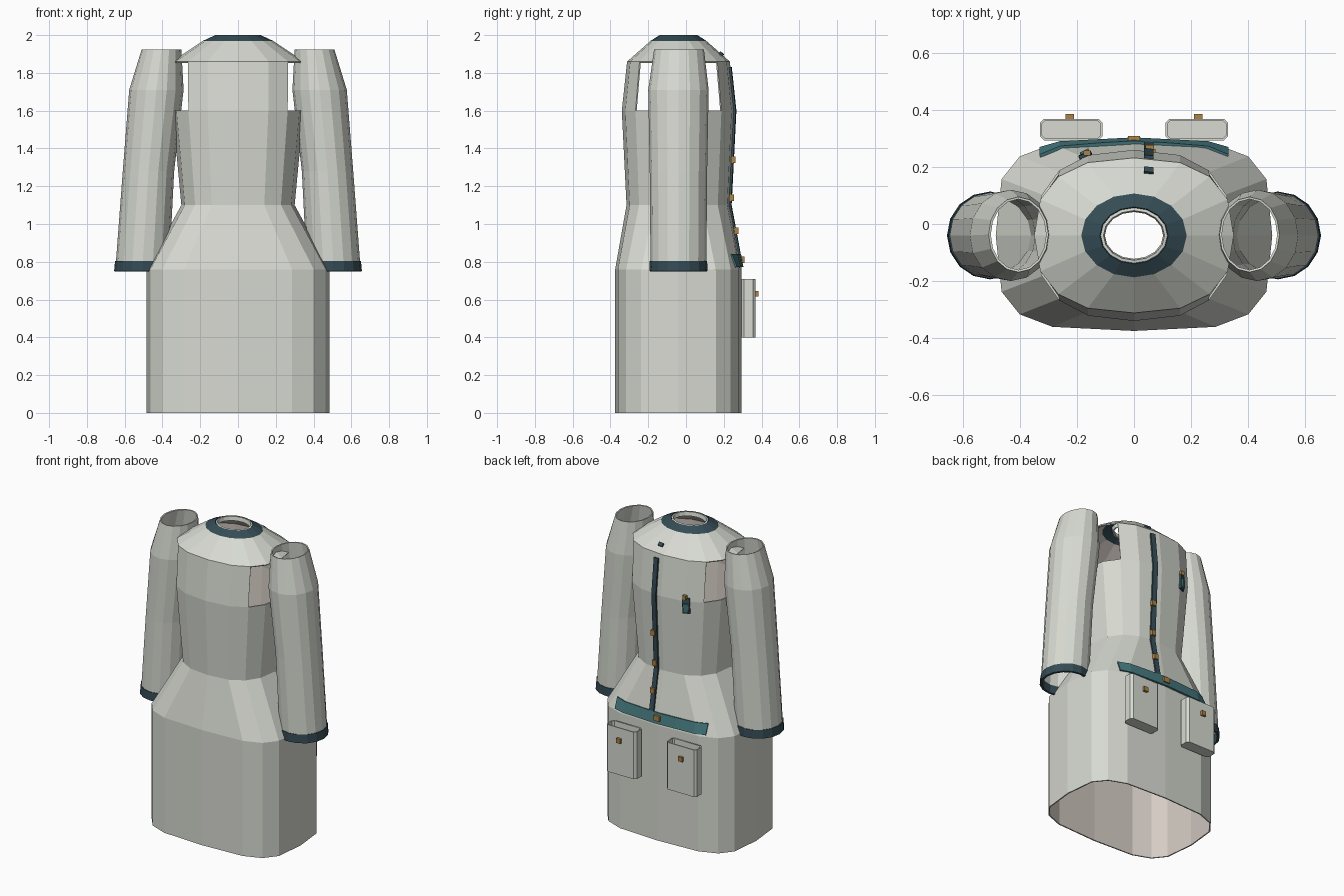
import bpy, bmesh, math

if "Cube" in bpy.data.objects:
    bpy.data.objects.remove(bpy.data.objects["Cube"])

N = 16          # sides of every shell
CY = -0.04      # depth centre of the coat


def mat(name, col):
    m = bpy.data.materials.new(name)
    m.diffuse_color = (*col, 1)
    m.use_nodes = True
    m.node_tree.nodes["Principled BSDF"].inputs["Base Color"].default_value = m.diffuse_color
    return m


CLOTH = mat("pale_cloth", (0.68, 0.70, 0.64))
LINING = mat("lining", (0.66, 0.60, 0.55))
NAVY = mat("dark_trim", (0.035, 0.072, 0.09))
TEAL = mat("teal_belt", (0.06, 0.19, 0.21))
BRASS = mat("brass", (0.42, 0.23, 0.06))


def add_mesh(name, verts, faces, mats, thick=0, offset=-1, mat_offset=0):
    me = bpy.data.meshes.new(name)
    me.from_pydata(verts, [], faces)
    for m in mats:
        me.materials.append(m)
    ob = bpy.data.objects.new(name, me)
    bpy.context.collection.objects.link(ob)
    if thick:
        s = ob.modifiers.new("thickness", 'SOLIDIFY')
        s.thickness, s.offset = thick, offset
        s.material_offset = mat_offset
    return ob


def ring(z, rx, ry, e=1.0, cx=0.0, cy=CY):
    """Superellipse loop; e < 1 makes it boxier."""
    out = []
    for i in range(N):
        a = 2 * math.pi * i / N
        c, s = round(math.cos(a), 6), round(math.sin(a), 6)
        out.append((cx + rx * math.copysign(abs(c) ** e, c),
                    cy + ry * math.copysign(abs(s) ** e, s), z))
    return out


def loft(name, rings, mats, thick=0.008, skip=lambda r, i: False, mat_offset=0):
    """Open shell through loops listed from bottom to top."""
    verts = [v for r in rings for v in r]
    faces = [(r * N + i, r * N + (i + 1) % N, (r + 1) * N + (i + 1) % N, (r + 1) * N + i)
             for r in range(len(rings) - 1) for i in range(N) if not skip(r, i)]
    return add_mesh(name, verts, faces, mats, thick, mat_offset=mat_offset)


# Coat body: skirt, hips, waist and chest, with open armholes in the top band
body = [ring(0, 0.485, 0.335, 0.55),
        ring(0.76, 0.485, 0.335, 0.55),
        ring(1.10, 0.30, 0.275, 0.8),
        ring(1.60, 0.347, 0.30, 0.8),
        ring(1.86, 0.35, 0.272, 0.8)]
loft("coat_body", body, [CLOTH, LINING], mat_offset=1,
     skip=lambda r, i: r == 3 and (i < 2 or i >= 14 or 6 <= i < 10))

# Shoulder yoke, with the collar as its upper dark band
yoke_rings = [body[-1], ring(1.97, 0.185, 0.147), ring(2.0, 0.12, 0.10)]
yoke = loft("shoulder_yoke", yoke_rings[:2], [CLOTH, LINING], mat_offset=1)
loft("collar", yoke_rings[1:], [NAVY])
loft("collar_lining", [ring(1.972, 0.112, 0.092), ring(1.998, 0.117, 0.097)], [CLOTH], 0.01)

# Sleeves and cuffs
for side, s in (("right", 1), ("left", -1)):
    loft(side + "_sleeve",
         [ring(z, rx, ry, 1, s * cx, cy) for z, cx, rx, ry, cy in (
             (0.79, 0.505, 0.142, 0.148, -0.04),
             (1.28, 0.474, 0.136, 0.152, -0.04),
             (1.71, 0.432, 0.144, 0.16, -0.04),
             (1.925, 0.405, 0.105, 0.132, -0.037))], [CLOTH])
    loft(side + "_cuff", [ring(0.75, 0.151, 0.154, 1, s * 0.505),
                          ring(0.805, 0.148, 0.152, 1, s * 0.503)], [NAVY], 0.014)


def back_y(x, z, rings=body):
    """Depth of the back surface at a given x and height."""
    for lo, hi in zip(rings, rings[1:]):
        if z <= hi[0][2]:
            break
    t = (z - lo[0][2]) / (hi[0][2] - lo[0][2])
    p = [(a[0] + (b[0] - a[0]) * t, a[1] + (b[1] - a[1]) * t)
         for a, b in zip(lo[:N // 2 + 1], hi[:N // 2 + 1])]
    for (x0, y0), (x1, y1) in zip(p, p[1:]):
        if x1 <= x <= x0:
            return y0 + (y1 - y0) * (x - x0) / (x1 - x0)
    return CY


def strip(name, pairs, m, rings=body, lift=0.005, thick=0.012):
    """Thin band laid on the back, given as pairs of (x, z) edge points."""
    verts = [(x, back_y(x, z, rings) + lift, z) for pr in pairs for x, z in pr]
    faces = [(2 * i, 2 * i + 1, 2 * i + 3, 2 * i + 2) for i in range(len(pairs) - 1)]
    return add_mesh(name, verts, faces, [m], thick, 0)


def box(name, c, d, m):
    bm = bmesh.new()
    bmesh.ops.create_cube(bm, size=1)
    for v in bm.verts:
        v.co = [c[k] + v.co[k] * d[k] for k in range(3)]
    me = bpy.data.meshes.new(name)
    bm.to_mesh(me)
    bm.free()
    me.materials.append(m)
    ob = bpy.data.objects.new(name, me)
    bpy.context.collection.objects.link(ob)
    return ob


# Back belt and closing strip
strip("back_belt", [((x, 0.772), (x, 0.84)) for x in
                    (-0.33, -0.26, -0.13, 0, 0.13, 0.26, 0.33)], TEAL)
strip("closing_strip", [((0.035, z), (0.068, z)) for z in
                        (0.84, 0.95, 1.10, 1.35, 1.60, 1.83)], NAVY)
strip("yoke_tab", [((0.035, z), (0.068, z)) for z in (1.893, 1.908)], NAVY, yoke_rings, 0.008)

# Buttons down the strip and on the belt
for i, (x, z) in enumerate(((0.06, 1.34), (0.055, 1.14), (0.055, 0.965), (0.0, 0.81))):
    w = 0.042 if x == 0 else 0.03
    box("button_%d" % i, (x, back_y(x, z) + 0.012, z), (w, 0.022, 0.034), BRASS)

# Chest badge
strip("badge_back", [((-0.192, z), (-0.15, z)) for z in (1.525, 1.60, 1.625)], NAVY, lift=0.01)
strip("badge_front", [((-0.186, z), (-0.158, z)) for z in (1.535, 1.59)], TEAL, lift=0.018)
box("badge_pin", (-0.165, back_y(-0.165, 1.63) + 0.012, 1.632), (0.024, 0.018, 0.026), BRASS)


# Pockets: rounded corners, recessed top
def pocket(name, cx):
    bm = bmesh.new()
    bmesh.ops.create_cube(bm, size=1)
    for v in bm.verts:
        v.co = (cx + v.co.x * 0.22, 0.331 + v.co.y * 0.076, 0.555 + v.co.z * 0.31)
    edges = [e for e in bm.edges if abs(e.verts[0].co.z - e.verts[1].co.z) > 0.1]
    bmesh.ops.bevel(bm, geom=edges, offset=0.015, segments=1, affect='EDGES')
    top = max(bm.faces, key=lambda f: f.calc_center_median().z)
    bmesh.ops.inset_region(bm, faces=[top], thickness=0.008)
    inner = bmesh.ops.extrude_discrete_faces(bm, faces=[top])['faces'][0]
    for v in inner.verts:
        v.co.z -= 0.04
    me = bpy.data.meshes.new(name)
    bm.to_mesh(me)
    bm.free()
    me.materials.append(CLOTH)
    bpy.context.collection.objects.link(bpy.data.objects.new(name, me))


for side, s in (("right", 1), ("left", -1)):
    pocket(side + "_pocket", s * 0.22)
    box(side + "_pocket_button", (s * 0.226, 0.375, 0.63), (0.03, 0.02, 0.03), BRASS)
